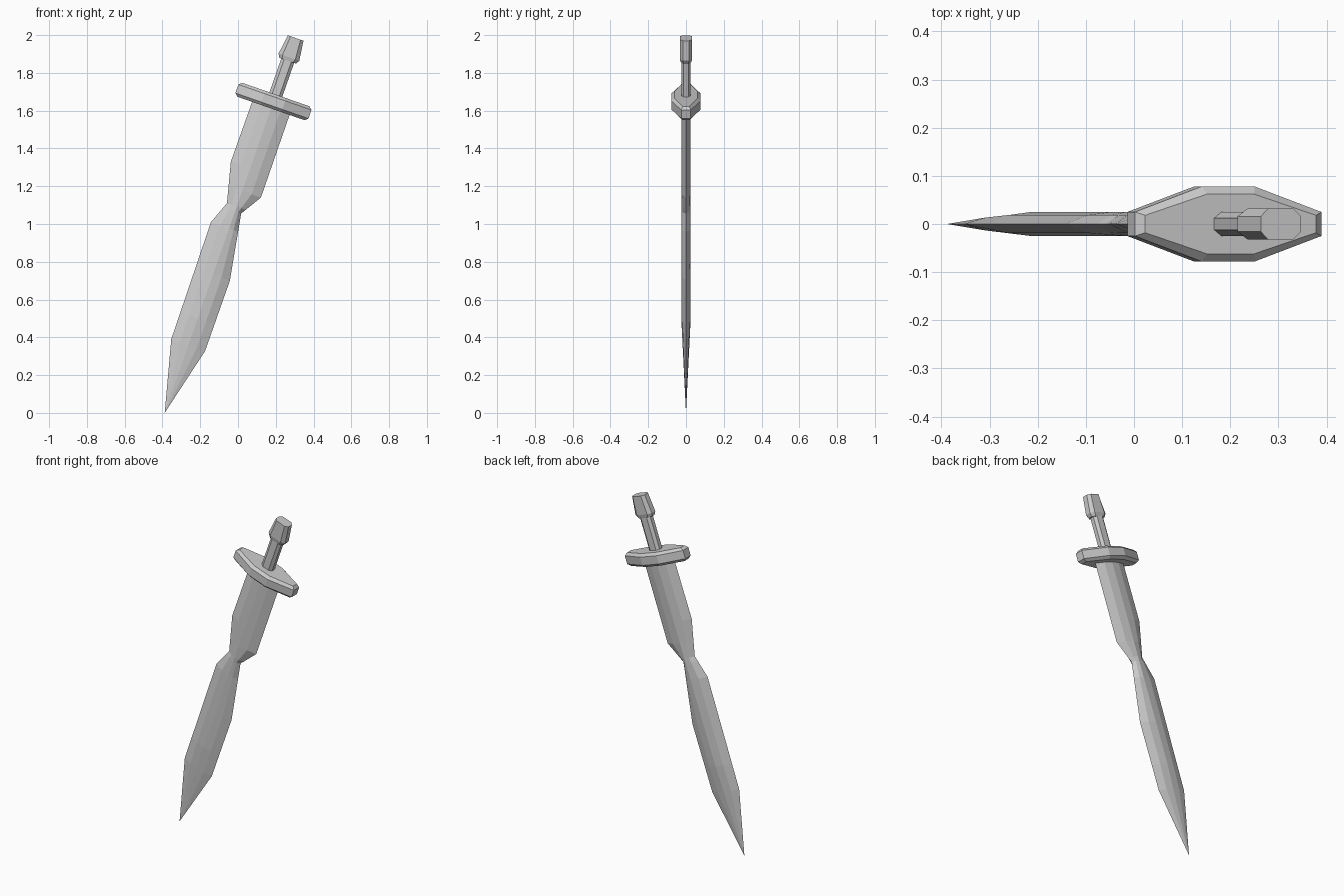
import bpy, bmesh, math
from mathutils import Matrix

if "Cube" in bpy.data.objects:
    bpy.data.objects.remove(bpy.data.objects["Cube"])

# Sword is built upright with its tip at the origin, then leaned over
LEAN = Matrix.Translation((-0.388, 0, 0)) @ Matrix.Rotation(math.radians(19.25), 4, 'Y')


def loft(name, rings, tip=None):
    """Skin a list of point rings; close with caps, or a point at the start."""
    bm = bmesh.new()
    loops = [[bm.verts.new(p) for p in r] for r in rings]
    n = len(loops[0])
    for a, b in zip(loops, loops[1:]):
        for i in range(n):
            j = (i + 1) % n
            bm.faces.new((a[i], a[j], b[j], b[i]))
    if tip:
        t = bm.verts.new(tip)
        for i in range(n):
            bm.faces.new((t, loops[0][(i + 1) % n], loops[0][i]))
    else:
        bm.faces.new(loops[0])
    bm.faces.new(loops[-1])
    bmesh.ops.recalc_face_normals(bm, faces=bm.faces)
    bm.transform(LEAN)
    me = bpy.data.meshes.new(name)
    bm.to_mesh(me)
    bm.free()
    ob = bpy.data.objects.new(name, me)
    bpy.context.collection.objects.link(ob)
    return ob


def octagon(s, w, end_y, mid_w, y):
    """Eight-sided ring: half width w, half depth y, with cut corners."""
    return [(w, -end_y, s), (w, end_y, s), (mid_w, y, s), (-mid_w, y, s),
            (-w, end_y, s), (-w, -end_y, s), (-mid_w, -y, s), (mid_w, -y, s)]


def edge(profile, s):
    """Blade edge offset at height s, read off a few profile points."""
    for (s0, w0), (s1, w1) in zip(profile, profile[1:]):
        if s <= s1:
            return w0 + (w1 - w0) * (s - s0) / (s1 - s0)
    return profile[-1][1]


# Blade: uneven notched edges, ridged in the middle
left = [(0, 0), (0.38, -0.096), (1.034, -0.102), (1.157, -0.055), (1.371, -0.108), (1.73, -0.106)]
right = [(0, 0), (0.38, 0.094), (0.775, 0.095), (1.13, 0.034), (1.244, 0.105), (1.73, 0.104)]
rings = []
for s in (0.38, 0.53, 0.775, 1.034, 1.13, 1.157, 1.244, 1.371, 1.73):
    l, r = edge(left, s), edge(right, s)
    y = 0.025 * min(1, s / 0.53)
    rings.append([(r, 0, s), (r * 0.5, y * 0.75, s), (0, y, s), (l * 0.5, y * 0.75, s),
                  (l, 0, s), (l * 0.5, -y * 0.75, s), (0, -y, s), (r * 0.5, -y * 0.75, s)])
loft("blade", rings, (0, 0, 0))

# Guard: long octagon with bevelled rims
outer, inner = (0.205, 0.025, 0.058, 0.078), (0.188, 0.018, 0.052, 0.062)
loft("guard", [octagon(1.707, *inner), octagon(1.722, *outer),
               octagon(1.770, *outer), octagon(1.785, *inner)])

# Grip and pommel
loft("grip", [octagon(s, 0.036, 0.012, 0.020, 0.025) for s in (1.77, 2.0)])
loft("pommel", [octagon(1.975, 0.048, 0.013, 0.030, 0.027),
                octagon(1.995, 0.058, 0.016, 0.036, 0.032),
                octagon(2.102, 0.044, 0.016, 0.028, 0.032)])
